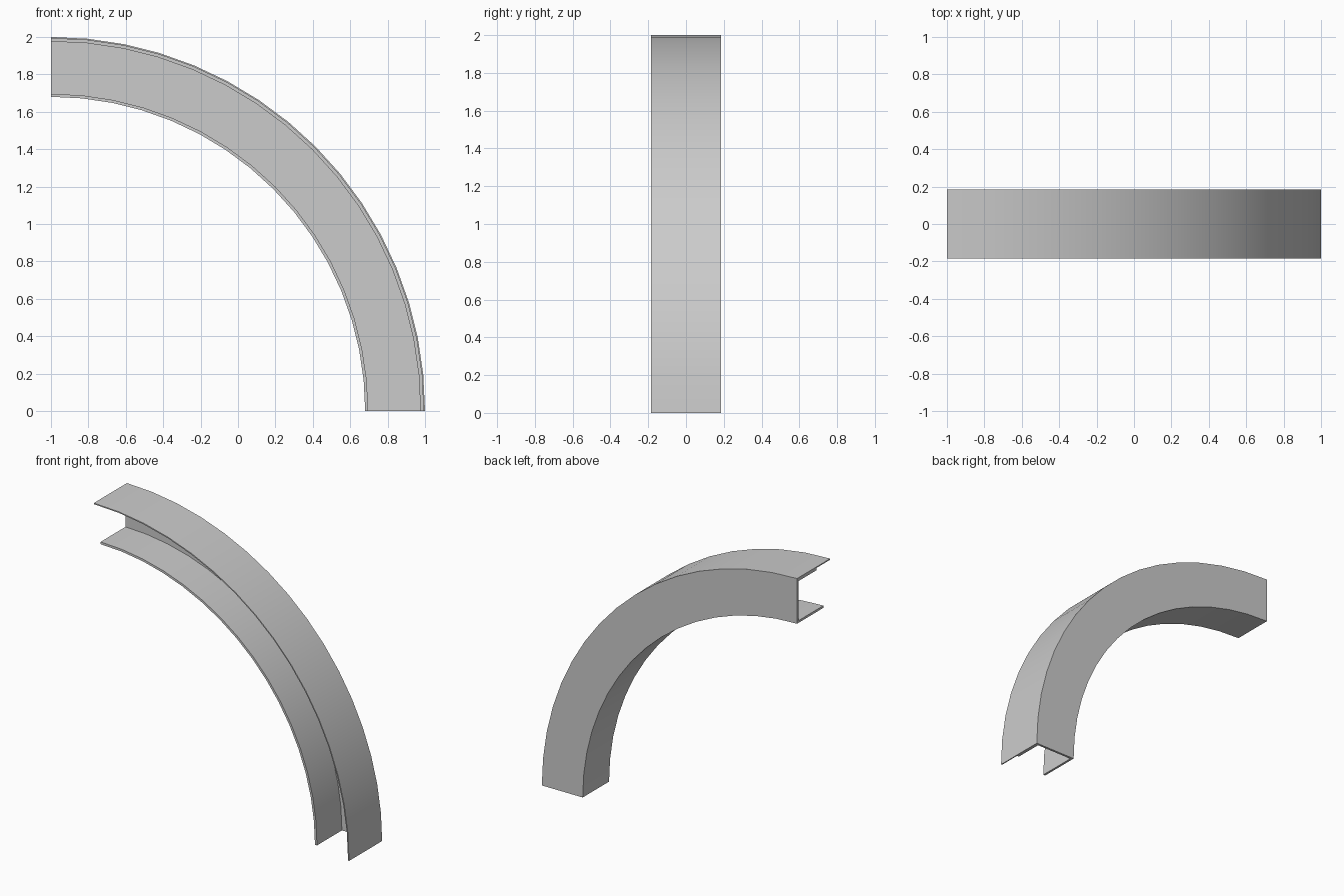
import bpy
import bmesh
from math import cos, sin, pi, radians

cube = bpy.data.objects.get("Cube")
if cube:
    bpy.data.objects.remove(cube)

SEGMENTS = 16
BACK, FRONT = 0.185, -0.185

grey = bpy.data.materials.new("light_grey")
grey.use_nodes = True
colour = (0.6, 0.6, 0.6, 1)
grey.diffuse_color = colour
grey.node_tree.nodes["Principled BSDF"].inputs["Base Color"].default_value = colour


def quarter_sweep(name, profile):
    """Sweep a closed (radius, y) profile through a quarter circle about x = -1, z = 0."""
    bm = bmesh.new()
    rings = []
    for i in range(SEGMENTS + 1):
        a = pi / 2 * i / SEGMENTS
        rings.append([bm.verts.new((r * cos(a) - 1, y, r * sin(a))) for r, y in profile])
    n = len(profile)
    for low, high in zip(rings, rings[1:]):
        for j in range(n):
            k = (j + 1) % n
            bm.faces.new((low[j], low[k], high[k], high[j]))
    bm.faces.new(rings[0])
    bm.faces.new(rings[-1])
    bmesh.ops.recalc_face_normals(bm, faces=bm.faces)
    mesh = bpy.data.meshes.new(name)
    bm.to_mesh(mesh)
    bm.free()
    mesh.materials.append(grey)
    obj = bpy.data.objects.new(name, mesh)
    bpy.context.collection.objects.link(obj)
    bpy.ops.object.select_all(action="DESELECT")
    obj.select_set(True)
    bpy.context.view_layer.objects.active = obj
    bpy.ops.object.shade_smooth_by_angle(angle=radians(30))
    return obj


# Curved channel: back web with an inner and an outer flange, open to the front
inner, outer, wall = 1.68, 1.992, 0.016
inner_tip, outer_tip = -0.11, -0.03
quarter_sweep("channel", [
    (inner, BACK), (inner, inner_tip), (inner + wall, inner_tip),
    (inner + wall, BACK - wall), (outer - wall, BACK - wall),
    (outer - wall, outer_tip), (outer, outer_tip), (outer, BACK),
])

# Thin full-width skin around the outside of the curve
quarter_sweep("outer_skin", [(outer, BACK), (outer, FRONT), (2, FRONT), (2, BACK)])
